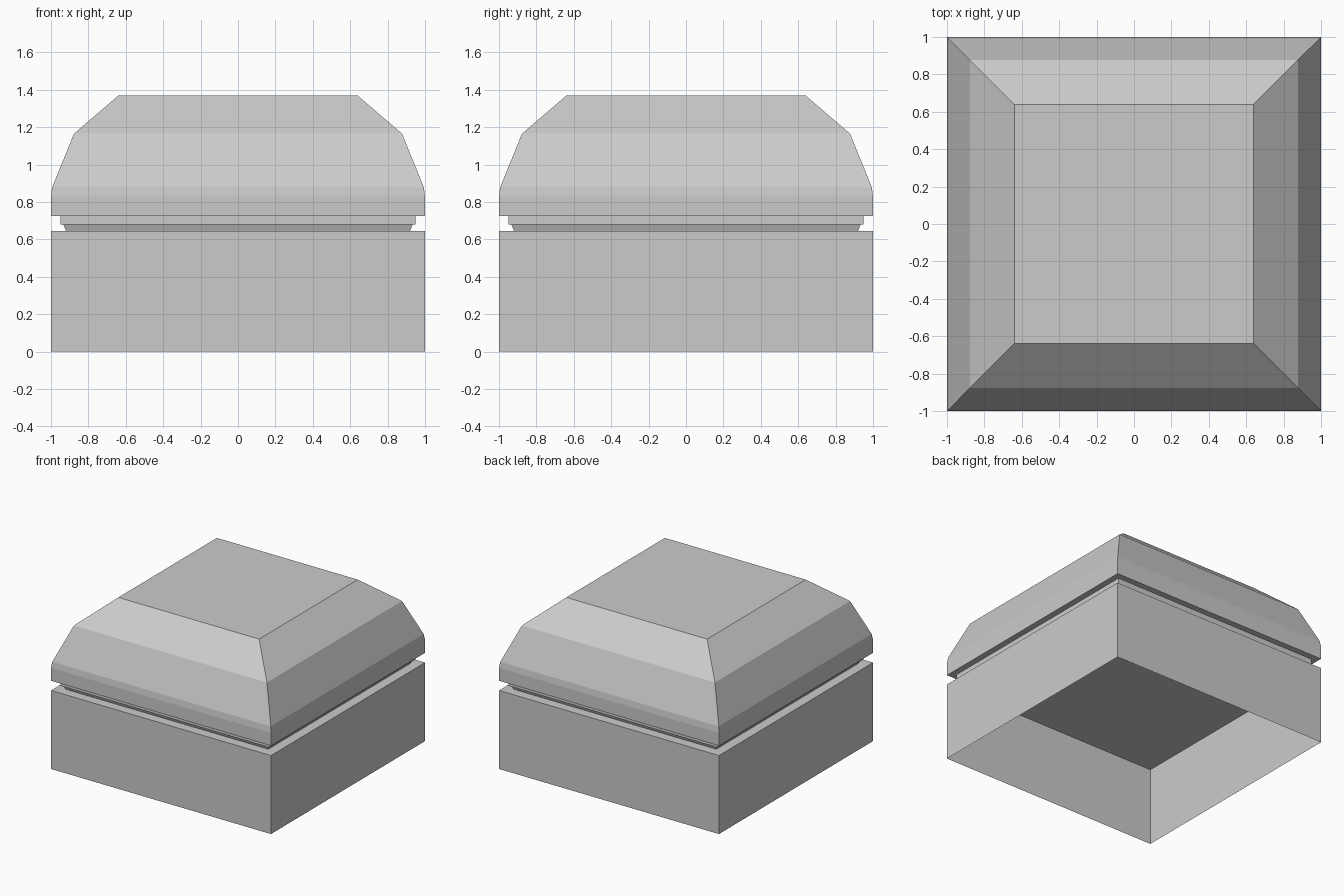
import bpy
import bmesh

if "Cube" in bpy.data.objects:
    bpy.data.objects.remove(bpy.data.objects["Cube"])


def square_shell(name, profile, cap_start=False, cap_end=False):
    """Sweep a (half width, height) profile around a square plan."""
    bm = bmesh.new()
    rings = [[bm.verts.new((sx * r, sy * r, z))
              for sx, sy in ((-1, -1), (1, -1), (1, 1), (-1, 1))]
             for r, z in profile]
    for low, high in zip(rings, rings[1:]):
        for i in range(4):
            j = (i + 1) % 4
            bm.faces.new((low[i], low[j], high[j], high[i]))
    if cap_start:
        bm.faces.new(rings[0][::-1])
    if cap_end:
        bm.faces.new(rings[-1])
    mesh = bpy.data.meshes.new(name)
    bm.to_mesh(mesh)
    bm.free()
    obj = bpy.data.objects.new(name, mesh)
    bpy.context.collection.objects.link(obj)
    return obj


# Thin-walled base, open underneath, with a ledge around its top
square_shell("base", [(1, 0), (1, 0.645), (0.92, 0.645)])

# Tapered neck and stepped collar, closed underneath
square_shell("neck", [(0.92, 0.645), (0.933, 0.678), (0.95, 0.678),
                      (0.95, 0.725)], cap_start=True)

# Faceted lid with a flat top
square_shell("lid", [(0.95, 0.725), (1, 0.725), (1, 0.83), (0.993, 0.88),
                     (0.877, 1.165), (0.64, 1.368)], cap_end=True)
